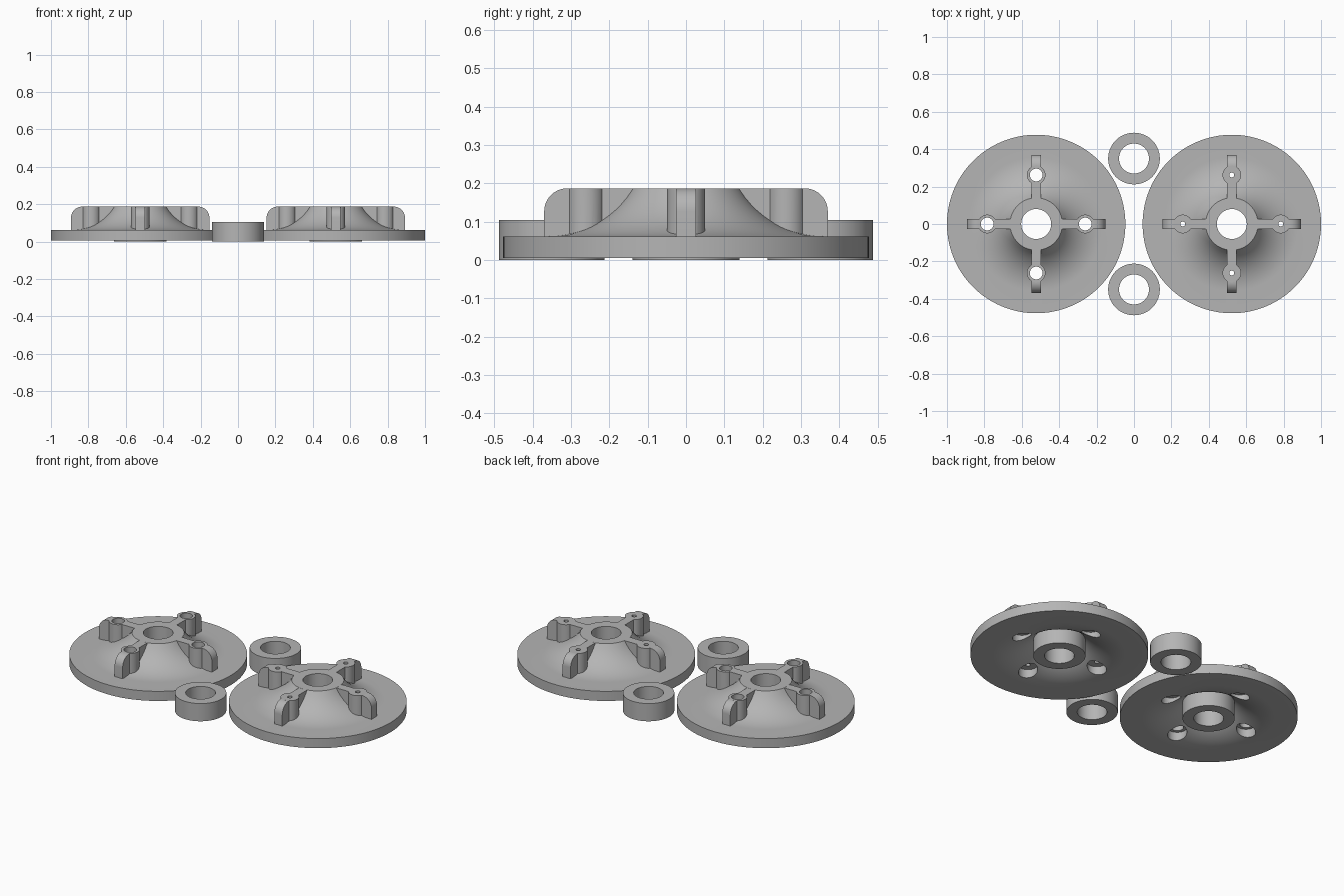
import bpy
import bmesh
from math import pi, sin, cos, sqrt, radians
from mathutils import Matrix, Vector

cube = bpy.data.objects.get("Cube")
if cube:
    bpy.data.objects.remove(cube, do_unlink=True)

grey = bpy.data.materials.new("plain grey")
grey.use_nodes = True
colour = (0.46, 0.46, 0.46, 1)
grey.diffuse_color = colour
grey.node_tree.nodes["Principled BSDF"].inputs["Base Color"].default_value = colour

TOP = 0.187        # height of hub, ribs and bosses
BOSS_AT = 0.262    # boss distance from the hub axis
RIB_END = 0.37


def to_object(name, bm):
    bmesh.ops.recalc_face_normals(bm, faces=bm.faces)
    mesh = bpy.data.meshes.new(name)
    bm.to_mesh(mesh)
    bm.free()
    ob = bpy.data.objects.new(name, mesh)
    bpy.context.collection.objects.link(ob)
    return ob


def lathe(name, profile, steps=96):
    """Spin a closed (radius, z) outline about the z axis."""
    bm = bmesh.new()
    rings = [[bm.verts.new((r * cos(2 * pi * i / steps), r * sin(2 * pi * i / steps), z))
              for r, z in profile] for i in range(steps)]
    n = len(profile)
    for i in range(steps):
        a, b = rings[i], rings[(i + 1) % steps]
        for j in range(n):
            k = (j + 1) % n
            bm.faces.new((a[j], b[j], b[k], a[k]))
    return to_object(name, bm)


def cylinder(name, radius, low, high, place):
    bm = bmesh.new()
    bmesh.ops.create_cone(bm, cap_ends=True, segments=40, radius1=radius, radius2=radius,
                          depth=high - low,
                          matrix=Matrix.Translation((place.x, place.y, (low + high) / 2)))
    return to_object(name, bm)


def rib(angle):
    """Upright web with a rounded outer shoulder."""
    corner = 0.06
    outline = [(0.12, TOP), (0.12, 0.12), (RIB_END, 0.03)]
    outline += [(RIB_END - corner + corner * cos(t * pi / 20),
                 TOP - corner + corner * sin(t * pi / 20)) for t in range(11)]
    bm = bmesh.new()
    face = bm.faces.new([bm.verts.new((r, -0.026, z)) for r, z in outline])
    out = bmesh.ops.extrude_face_region(bm, geom=[face])
    bmesh.ops.translate(bm, vec=(0, 0.052, 0),
                        verts=[v for v in out["geom"] if isinstance(v, bmesh.types.BMVert)])
    bmesh.ops.rotate(bm, verts=bm.verts, cent=(0, 0, 0), matrix=Matrix.Rotation(angle, 3, 'Z'))
    return to_object("rib", bm)


def combine(ob, tool, operation):
    mod = ob.modifiers.new("cut", 'BOOLEAN')
    mod.operation = operation
    mod.solver = 'EXACT'
    mod.object = tool
    bpy.context.view_layer.objects.active = ob
    bpy.ops.object.modifier_apply(modifier=mod.name)
    bpy.data.objects.remove(tool, do_unlink=True)


def finish(ob):
    ob.data.materials.clear()
    ob.data.materials.append(grey)
    bpy.ops.object.select_all(action='DESELECT')
    ob.select_set(True)
    bpy.context.view_layer.objects.active = ob
    bpy.ops.object.shade_smooth_by_angle(angle=radians(30))


def flare(radius, base):
    """Concave curve from the hub out to the flat of the disc."""
    points = []
    for i in range(15):
        r = 0.14 + 0.22 * i / 14
        points.append((r, base + radius - sqrt(radius ** 2 - (0.36 - r) ** 2)))
    return points


def flange(name, x, hole):
    # Hollow disc with a tubular hub
    profile = [(0.08, 0), (0.14, 0)] + flare(0.313, 0.005)
    profile += [(0.477, 0.005), (0.477, 0.062)]
    profile += flare(0.256, 0.062)[::-1] + [(0.08, TOP)]
    disc = lathe(name, profile, 128)
    spots = [(q * pi / 2, Vector((BOSS_AT * cos(q * pi / 2), BOSS_AT * sin(q * pi / 2), 0)))
             for q in range(4)]
    # Ribs and screw bosses
    for angle, spot in spots:
        combine(disc, rib(angle), 'UNION')
        combine(disc, cylinder("boss", 0.05, 0.05, TOP, spot), 'UNION')
    # Screw holes with recesses underneath
    for angle, spot in spots:
        combine(disc, cylinder("hole", hole, -0.1, 0.3, spot), 'DIFFERENCE')
        combine(disc, cylinder("recess", 0.052, -0.1, 0.06, spot), 'DIFFERENCE')
    disc.location.x = x
    finish(disc)


flange("right_flange", -0.523, 0.034)
flange("left_flange", 0.523, 0.013)

# Loose spacer rings
for name, y in (("front_spacer", -0.35), ("back_spacer", 0.35)):
    ring = lathe(name, [(0.08, 0), (0.138, 0), (0.138, 0.105), (0.08, 0.105)])
    ring.location.y = y
    finish(ring)
